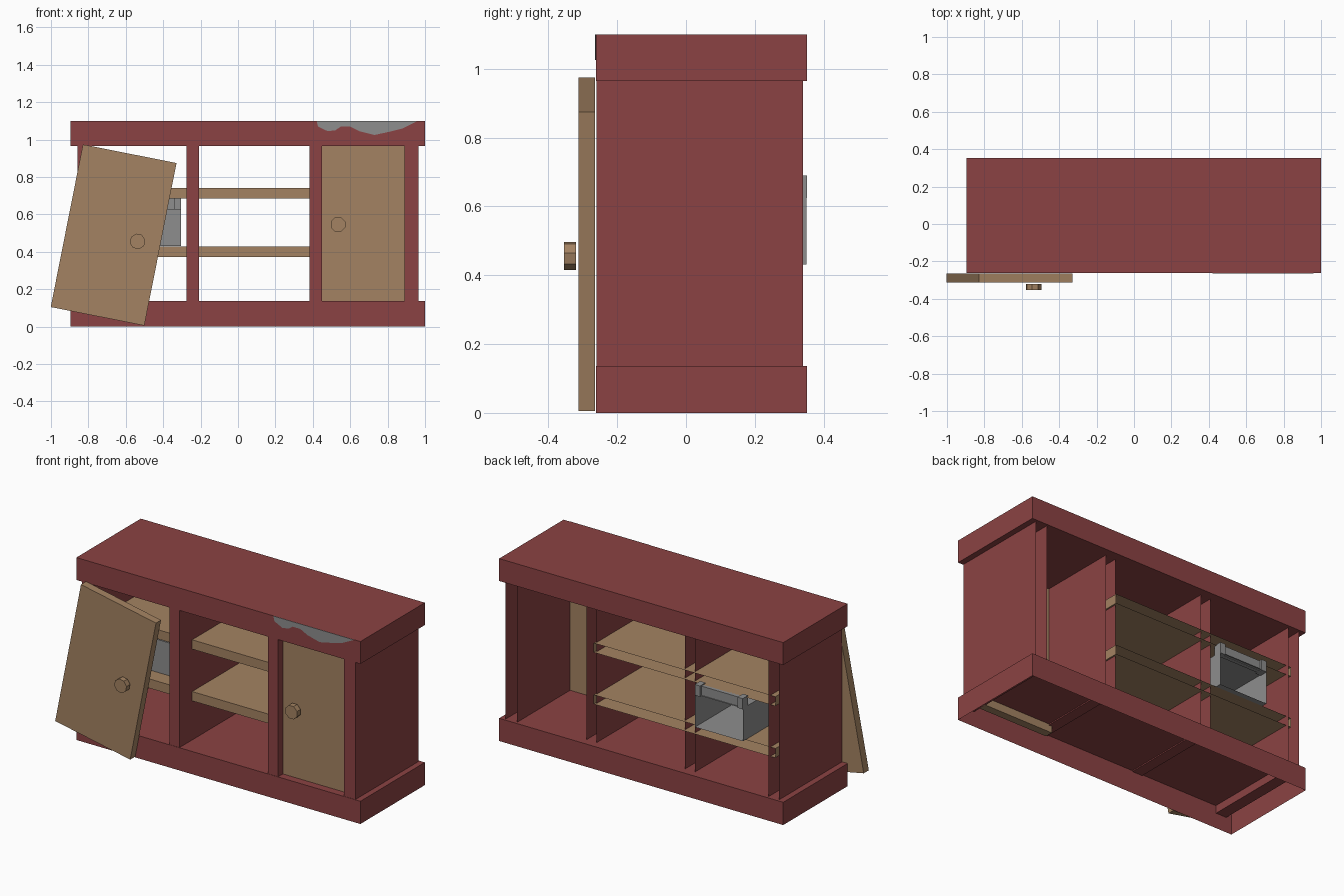
import bpy, bmesh, math
from mathutils import Vector, Matrix

cube = bpy.data.objects.get("Cube")
if cube:
    bpy.data.objects.remove(cube, do_unlink=True)


def material(name, rgb):
    m = bpy.data.materials.new(name)
    m.use_nodes = True
    m.diffuse_color = (*rgb, 1)
    m.node_tree.nodes["Principled BSDF"].inputs["Base Color"].default_value = (*rgb, 1)
    return m


RED = material("barn_red", (0.26, 0.055, 0.056))
WOOD = material("bare_wood", (0.37, 0.226, 0.122))
GREY = material("plain_grey", (0.27, 0.27, 0.27))


def finish(name, bm, mat):
    mesh = bpy.data.meshes.new(name)
    bm.to_mesh(mesh)
    bm.free()
    mesh.materials.append(mat)
    ob = bpy.data.objects.new(name, mesh)
    bpy.context.collection.objects.link(ob)
    return ob


def box(name, xs, ys, zs, mat, open_sides=()):
    """Box between limits; open_sides lists outward directions left unfaced."""
    bm = bmesh.new()
    bmesh.ops.create_cube(bm, size=1)
    bm.normal_update()
    drop = [f for f in bm.faces if any(f.normal.dot(Vector(d)) > 0.9 for d in open_sides)]
    bmesh.ops.delete(bm, geom=drop, context='FACES')
    for v in bm.verts:
        v.co = [(a + b) / 2 + c * (b - a) for c, (a, b) in zip(v.co, (xs, ys, zs))]
    return finish(name, bm, mat)


def knob(name, x, z, front, mat, tilt=0):
    """Eight-sided door knob facing the front."""
    bm = bmesh.new()
    bmesh.ops.create_cone(bm, cap_ends=True, segments=8, radius1=0.042, radius2=0.042, depth=0.034)
    bm.transform(Matrix.Translation((x, front - 0.025, z)) @ Matrix.Rotation(tilt, 4, 'Y')
                 @ Matrix.Rotation(math.pi / 2, 4, 'X') @ Matrix.Rotation(math.pi / 8, 4, 'Z'))
    return finish(name, bm, mat)


BACK, DOWN = (0, 1, 0), (0, 0, -1)

# Top slab and hollow plinth
box("top_slab", (-0.895, 1), (-0.262, 0.352), (0.965, 1.1), RED)
box("plinth", (-0.895, 1), (-0.262, 0.352), (0, 0.137), RED, [DOWN])

# End panels and dividers, hollow from behind
for name, xs in (("right_end_panel", (-0.858, -0.787)), ("left_end_panel", (0.89, 0.965))):
    box(name, xs, (-0.26, 0.34), (0.09, 0.97), RED, [BACK])
for name, xs in (("right_divider", (-0.275, -0.208)), ("left_divider", (0.383, 0.45))):
    box(name, xs, (-0.26, 0.305), (0.13, 0.97), RED, [BACK])

# Shelves
for name, z in (("lower_shelf", 0.373), ("upper_shelf", 0.685)):
    box(name, (-0.82, 0.392), (-0.14, 0.32), (z, z + 0.056), WOOD, [BACK])

# Closed door
box("left_door", (0.43, 0.905), (-0.215, -0.167), (0.09, 0.97), WOOD)
knob("left_knob", 0.535, 0.547, -0.215, WOOD)

# Fallen door leaning on the front
tilt = math.radians(11.2)
door = box("fallen_door", (-0.255, 0.255), (-0.312, -0.264), (-0.443, 0.443), WOOD)
door.data.transform(Matrix.Translation((-0.665, 0, 0.49)) @ Matrix.Rotation(tilt, 4, 'Y'))
knob("fallen_door_knob", -0.537, 0.456, -0.312, WOOD, tilt)

# Grey bin on the lower shelf, open at the back
box("bin_shell", (-0.625, -0.305), (-0.05, 0.35), (0.432, 0.63), GREY, [BACK])
box("bin_rear_bar", (-0.59, -0.34), (0.315, 0.34), (0.625, 0.685), GREY)
for name, x in (("bin_right_tab", -0.625), ("bin_left_tab", -0.34)):
    box(name, (x, x + 0.035), (0.3, 0.352), (0.625, 0.69), GREY)

# Chipped patch on the front edge of the top
edge = [(0.42, 1.1), (0.428, 1.07), (0.48, 1.045), (0.52, 1.05), (0.55, 1.07), (0.6, 1.07),
        (0.65, 1.045), (0.73, 1.025), (0.8, 1.04), (0.88, 1.06), (0.92, 1.08), (0.96, 1.1)]
bm = bmesh.new()
patch = bm.faces.new([bm.verts.new((x, -0.264, z)) for x, z in edge])
ext = bmesh.ops.extrude_face_region(bm, geom=[patch])
for v in ext["geom"]:
    if isinstance(v, bmesh.types.BMVert):
        v.co.y += 0.003
bmesh.ops.recalc_face_normals(bm, faces=bm.faces)
finish("chipped_patch", bm, GREY)
